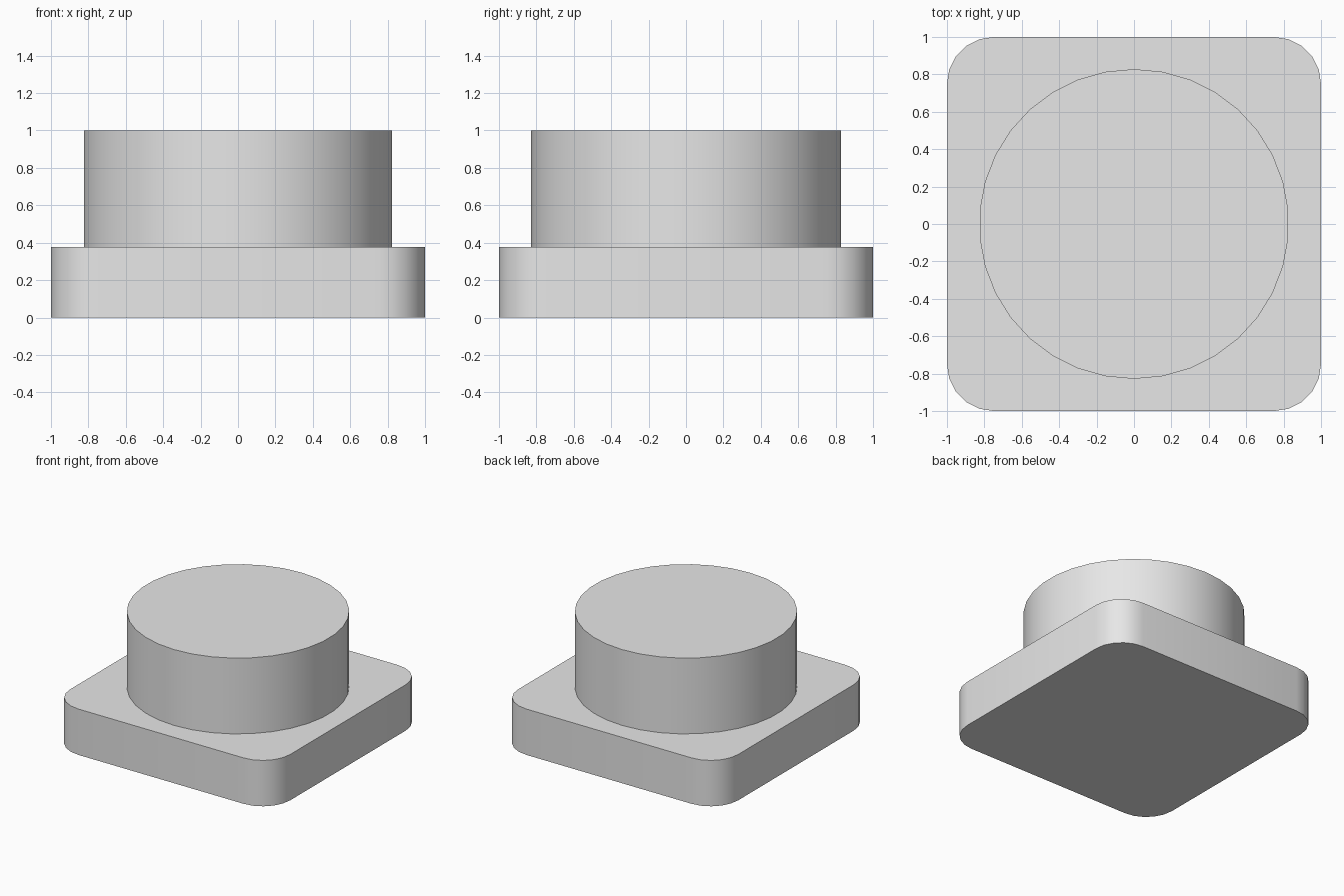
import bpy
import bmesh
from math import pi, sin, cos, radians

old = bpy.data.objects.get("Cube")
if old:
    bpy.data.objects.remove(old, do_unlink=True)

TOP, BASE_TOP = 1.0, 0.377
BOSS_RADIUS, BOSS_SIDES = 0.828, 34
HALF, CORNER, CORNER_STEPS = 1.0, 0.25, 5

# One plain grey for the whole model
GREY = (0.8, 0.8, 0.8, 1.0)
grey = bpy.data.materials.new("plain_grey")
grey.use_nodes = True
grey.diffuse_color = GREY
grey.node_tree.nodes["Principled BSDF"].inputs["Base Color"].default_value = GREY


def prism(name, outline, bottom, top):
    """Extrude a closed outline upwards, smooth round the sides and sharp at the rims."""
    bm = bmesh.new()
    face = bm.faces.new([bm.verts.new((x, y, bottom)) for x, y in outline])
    raised = bmesh.ops.extrude_face_region(bm, geom=[face], use_keep_orig=True)
    verts = [g for g in raised["geom"] if isinstance(g, bmesh.types.BMVert)]
    bmesh.ops.translate(bm, verts=verts, vec=(0, 0, top - bottom))
    bmesh.ops.recalc_face_normals(bm, faces=bm.faces)
    mesh = bpy.data.meshes.new(name)
    bm.to_mesh(mesh)
    bm.free()
    mesh.materials.append(grey)
    obj = bpy.data.objects.new(name, mesh)
    bpy.context.collection.objects.link(obj)
    bpy.ops.object.select_all(action="DESELECT")
    obj.select_set(True)
    bpy.context.view_layer.objects.active = obj
    bpy.ops.object.shade_smooth_by_angle(angle=radians(30))
    return obj


# Square base plate with rounded corners
plate = []
for quarter, (sx, sy) in enumerate([(1, 1), (-1, 1), (-1, -1), (1, -1)]):
    for step in range(CORNER_STEPS + 1):
        a = (quarter + step / CORNER_STEPS) * pi / 2
        plate.append((sx * (HALF - CORNER) + CORNER * cos(a),
                      sy * (HALF - CORNER) + CORNER * sin(a)))
prism("base_plate", plate, 0, BASE_TOP)

# Round boss, sunk a little into the plate
angles = [pi / 2 + 2 * pi * i / BOSS_SIDES for i in range(BOSS_SIDES)]
prism("round_boss", [(BOSS_RADIUS * cos(a), BOSS_RADIUS * sin(a)) for a in angles],
      BASE_TOP - 0.05, TOP)
